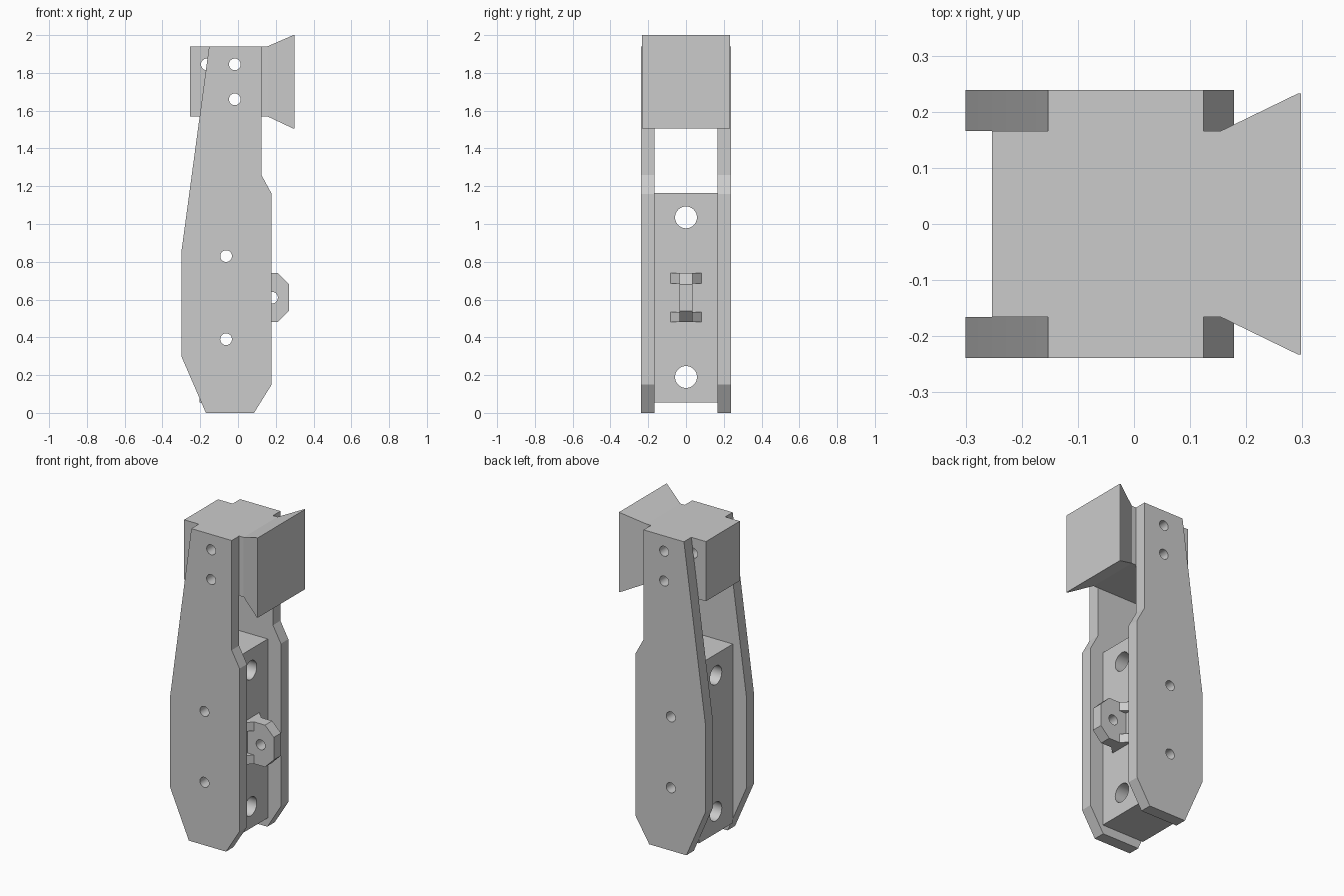
import bpy, bmesh, math
from mathutils import Vector, Matrix

cube = bpy.data.objects.get("Cube")
if cube:
    bpy.data.objects.remove(cube, do_unlink=True)

grey = bpy.data.materials.new("plain_grey")
grey.use_nodes = True
GREY = (0.6, 0.6, 0.6, 1)
grey.diffuse_color = GREY
grey.node_tree.nodes["Principled BSDF"].inputs["Base Color"].default_value = GREY


def finish(name, bm):
    bmesh.ops.recalc_face_normals(bm, faces=bm.faces)
    mesh = bpy.data.meshes.new(name)
    bm.to_mesh(mesh)
    bm.free()
    mesh.materials.append(grey)
    obj = bpy.data.objects.new(name, mesh)
    bpy.context.collection.objects.link(obj)
    return obj


def loft(name, rings):
    """Solid skinned through equal-sized rings of points."""
    bm = bmesh.new()
    rows = [[bm.verts.new(p) for p in ring] for ring in rings]
    n = len(rows[0])
    for a, b in zip(rows, rows[1:]):
        for i in range(n):
            j = (i + 1) % n
            bm.faces.new((a[i], a[j], b[j], b[i]))
    bm.faces.new(rows[0])
    bm.faces.new(rows[-1][::-1])
    return finish(name, bm)


def slab(name, profile, y0, y1):
    """Extrude an (x, z) profile along y."""
    return loft(name, [[(x, y, z) for x, z in profile] for y in (y0, y1)])


def section(x, half_y, z0, z1):
    return [(x, -half_y, z0), (x, half_y, z0), (x, half_y, z1), (x, -half_y, z1)]


def select(obj):
    bpy.ops.object.select_all(action='DESELECT')
    obj.select_set(True)
    bpy.context.view_layer.objects.active = obj


def drill(obj, holes, radius, axis='Y'):
    """Cut round through holes at the given centres."""
    turn = Matrix.Rotation(math.pi / 2, 4, 'X' if axis == 'Y' else 'Y')
    for centre in holes:
        bm = bmesh.new()
        bmesh.ops.create_cone(bm, cap_ends=True, segments=32, radius1=radius,
                              radius2=radius, depth=1.5,
                              matrix=Matrix.Translation(Vector(centre)) @ turn)
        cutter = finish("hole_cutter", bm)
        cutter.hide_render = True
        mod = obj.modifiers.new("hole", 'BOOLEAN')
        mod.operation, mod.solver, mod.object = 'DIFFERENCE', 'EXACT', cutter
        select(obj)
        bpy.ops.object.modifier_apply(modifier=mod.name)
        bpy.data.objects.remove(cutter, do_unlink=True)


lower_pins = [(-0.063, 0, 0.83), (-0.063, 0, 0.39)]
upper_pins = [(-0.017, 0, 1.845), (-0.017, 0, 1.66)]
parts = []

# Two matching side plates
plate = [(-0.17, 0), (0.085, 0), (0.178, 0.15), (0.178, 1.16), (0.124, 1.26),
         (0.124, 1.94), (-0.153, 1.94), (-0.30, 0.85), (-0.30, 0.30)]
for name, side in (("front_side_plate", -1), ("back_side_plate", 1)):
    obj = slab(name, plate, side * 0.166, side * 0.239)
    drill(obj, lower_pins + upper_pins, 0.031)
    parts.append(obj)

# Long spacer block between the plates
spacer = loft("spacer_block", [section(x, 0.166, 0.055, 1.165) for x in (-0.205, 0.088)])
drill(spacer, lower_pins, 0.031)
drill(spacer, [(0, 0, 1.035), (0, 0, 0.19)], 0.058, 'X')
parts.append(spacer)

# Head block flaring into a square striking face
head = loft("flared_head", [section(-0.253, 0.166, 1.57, 1.94),
                            section(0.155, 0.166, 1.57, 1.94),
                            section(0.293, 0.233, 1.505, 2.0),
                            section(0.298, 0.233, 1.505, 2.0)])
drill(head, upper_pins + [(-0.165, 0, 1.845)], 0.031)
parts.append(head)

# Eyelet lug with clipped corners
lug = slab("eyelet_lug", [(0.07, 0.48), (0.21, 0.48), (0.27, 0.54), (0.27, 0.68),
                          (0.21, 0.74), (0.07, 0.74)], -0.035, 0.035)
drill(lug, [(0.18, 0, 0.61)], 0.031)
parts.append(lug)

# Triangular gussets bracing the lug
for level, z0, z1 in (("lower", 0.48, 0.535), ("upper", 0.685, 0.74)):
    for name, side in (("front", -1), ("back", 1)):
        tri = [(0.088, side * 0.035), (0.088, side * 0.083), (0.136, side * 0.035)]
        parts.append(loft(f"{level}_{name}_gusset",
                          [[(x, y, z) for x, y in tri] for z in (z0, z1)]))

for obj in parts:
    select(obj)
    bpy.ops.object.shade_smooth_by_angle(angle=math.radians(20))
